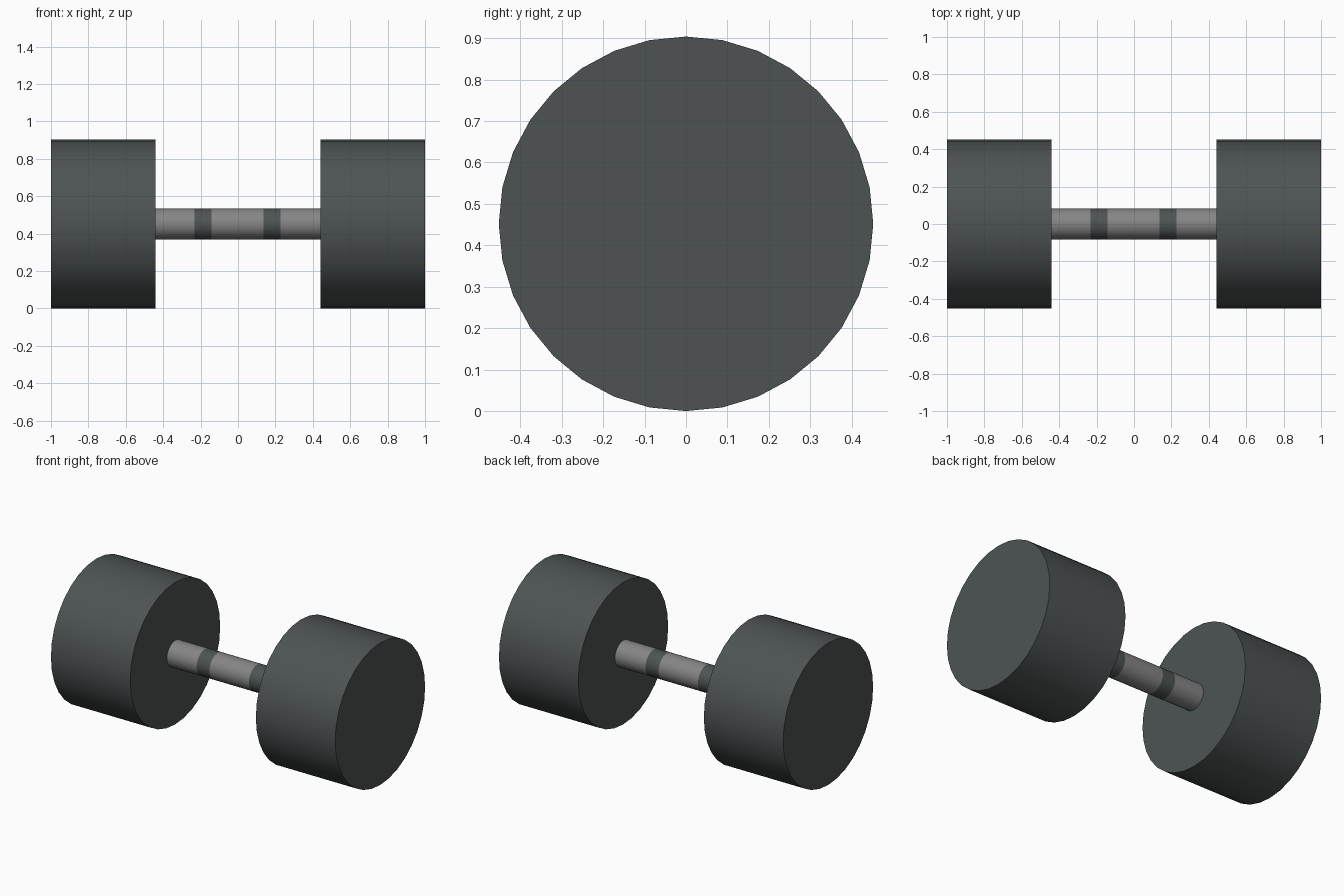
import bpy
import bmesh
from math import cos, sin, tau, radians

cube = bpy.data.objects.get("Cube")
if cube:
    bpy.data.objects.remove(cube, do_unlink=True)

SIDES = 32
WEIGHT_RADIUS = 0.452
BAR_RADIUS = 0.083
INNER, OUTER = 0.442, 1.0


def material(name, colour):
    mat = bpy.data.materials.new(name)
    mat.use_nodes = True
    mat.diffuse_color = (*colour, 1)
    mat.node_tree.nodes["Principled BSDF"].inputs["Base Color"].default_value = (*colour, 1)
    return mat


dark_iron = material("dark iron", (0.075, 0.086, 0.086))
steel = material("grey steel", (0.24, 0.235, 0.235))


def rod(name, radius, stations, materials):
    """Capped cylinder along x, with a ring of vertices at each station."""
    bm = bmesh.new()
    angles = [tau * i / SIDES for i in range(SIDES)]
    rings = [[bm.verts.new((x, radius * cos(a), WEIGHT_RADIUS + radius * sin(a)))
              for a in angles] for x in stations]
    for a, b in zip(rings, rings[1:]):
        for i in range(SIDES):
            j = (i + 1) % SIDES
            bm.faces.new((a[i], a[j], b[j], b[i]))
    bm.faces.new(rings[0])
    bm.faces.new(rings[-1])
    bmesh.ops.recalc_face_normals(bm, faces=bm.faces)
    mesh = bpy.data.meshes.new(name)
    bm.to_mesh(mesh)
    bm.free()
    for mat in materials:
        mesh.materials.append(mat)
    obj = bpy.data.objects.new(name, mesh)
    bpy.context.collection.objects.link(obj)
    bpy.ops.object.select_all(action='DESELECT')
    obj.select_set(True)
    bpy.context.view_layer.objects.active = obj
    bpy.ops.object.shade_smooth_by_angle(angle=radians(30))
    return obj


# Weights at both ends
rod("left_weight", WEIGHT_RADIUS, (INNER, OUTER), [dark_iron])
rod("right_weight", WEIGHT_RADIUS, (-OUTER, -INNER), [dark_iron])

# Handle bar with two dark grip bands
bands = ((-0.233, -0.143), (0.135, 0.227))
stations = [-INNER - 0.02, *bands[0], *bands[1], INNER + 0.02]
handle = rod("handle_bar", BAR_RADIUS, stations, [steel, dark_iron])
for face in handle.data.polygons:
    if any(lo < face.center.x < hi for lo, hi in bands):
        face.material_index = 1
